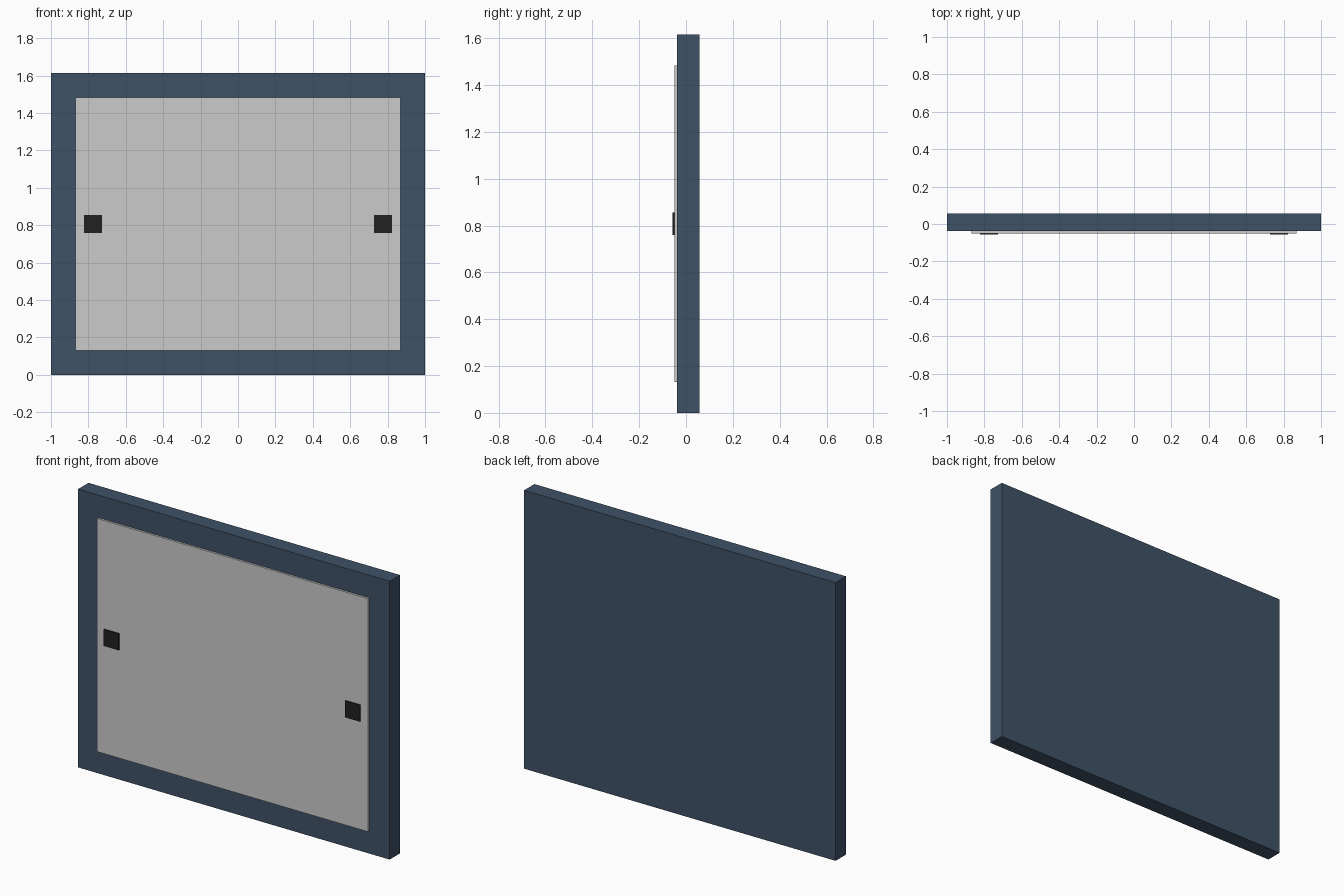
import bpy

if "Cube" in bpy.data.objects:
    bpy.data.objects.remove(bpy.data.objects["Cube"])


def material(name, color):
    mat = bpy.data.materials.new(name)
    mat.diffuse_color = color
    mat.use_nodes = True
    mat.node_tree.nodes["Principled BSDF"].inputs["Base Color"].default_value = mat.diffuse_color
    return mat


def box(name, x, y, z, mat=None):
    """Box from (min, max) ranges on each axis."""
    spans = (x, y, z)
    bpy.ops.mesh.primitive_cube_add(size=1, location=[(a + b) / 2 for a, b in spans])
    ob = bpy.context.object
    ob.name = name
    ob.scale = [b - a for a, b in spans]
    bpy.ops.object.transform_apply(location=False, rotation=False, scale=True)
    if mat:
        ob.data.materials.append(mat)
    return ob


HEIGHT = 1.615
MID = HEIGHT / 2
blue = material("dark_blue", (0.05, 0.085, 0.135, 1))
black = material("black", (0.015, 0.015, 0.015, 1))

# Thick backing slab
box("backing_slab", (-1, 1), (-0.038, 0.057), (0, HEIGHT), blue)

# Raised grey front panel
box("front_panel", (-0.87, 0.87), (-0.05, -0.038), (0.131, HEIGHT - 0.131))

# Square pads on the left and right of the panel
for side, label in ((-1, "left"), (1, "right")):
    cx = side * 0.775
    box(f"{label}_pad", (cx - 0.048, cx + 0.048), (-0.057, -0.05),
        (MID - 0.048, MID + 0.048), black)
